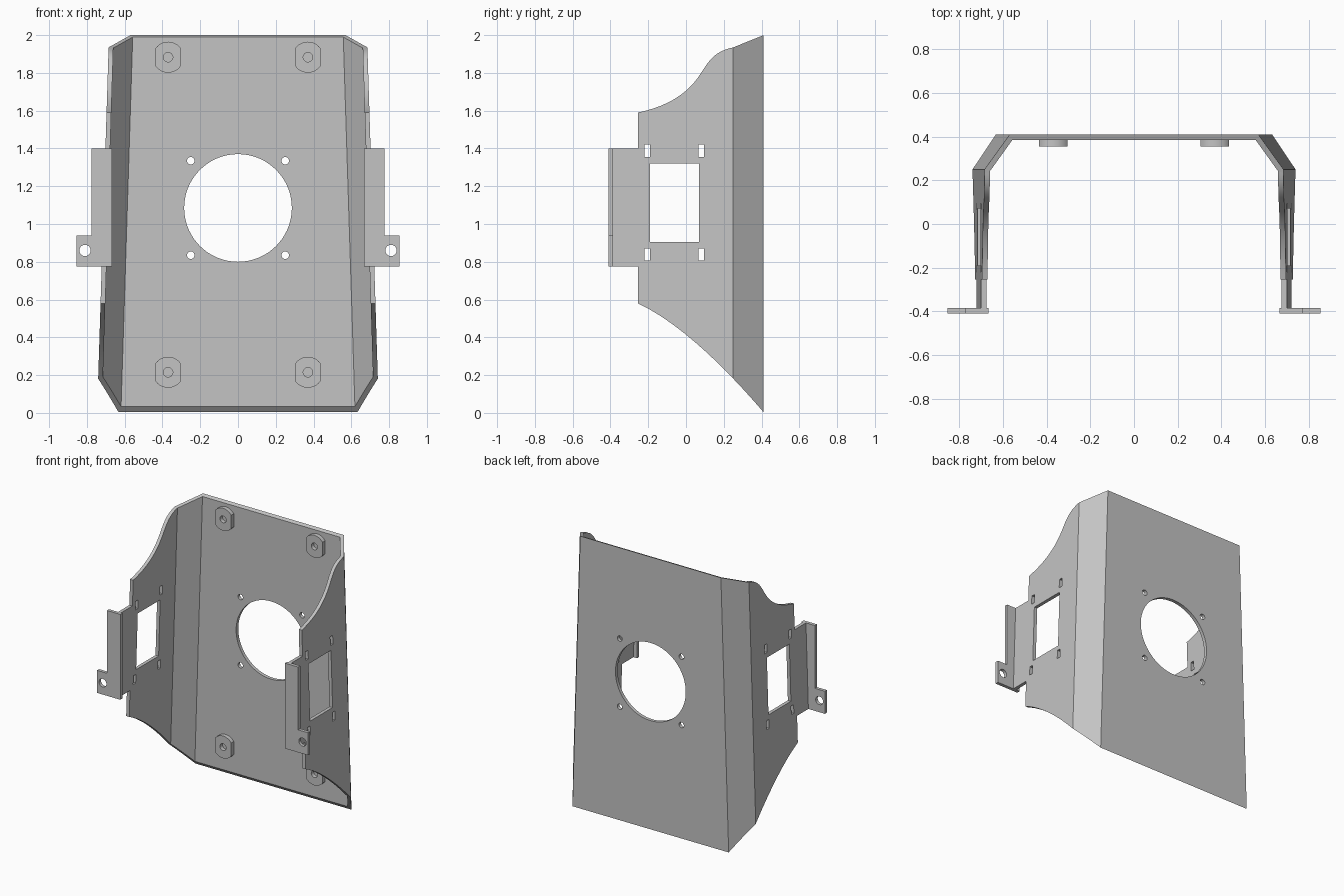
import bpy, bmesh, math
from mathutils import Vector
from mathutils.geometry import interpolate_bezier

if "Cube" in bpy.data.objects:
    bpy.data.objects.remove(bpy.data.objects["Cube"], do_unlink=True)

grey = bpy.data.materials.new("plain_grey")
grey.use_nodes = True
grey.diffuse_color = (0.55, 0.55, 0.55, 1)
grey.node_tree.nodes["Principled BSDF"].inputs["Base Color"].default_value = (0.55, 0.55, 0.55, 1)


def loft(bm, ring_a, ring_b):
    """Closed solid between two matching outlines."""
    a = [bm.verts.new(p) for p in ring_a]
    b = [bm.verts.new(p) for p in ring_b]
    bm.faces.new(a)
    bm.faces.new(b[::-1])
    for i in range(len(a)):
        j = (i + 1) % len(a)
        bm.faces.new((a[j], a[i], b[i], b[j]))


def along_x(bm, pts, lo, hi):
    loft(bm, [(lo, y, z) for y, z in pts], [(hi, y, z) for y, z in pts])


def along_y(bm, pts, lo, hi):
    loft(bm, [(x, lo, z) for x, z in pts], [(x, hi, z) for x, z in pts])


def rect(u0, u1, v0, v1):
    return [(u0, v0), (u1, v0), (u1, v1), (u0, v1)]


def circle(cx, cz, r, n=32):
    return [(cx + r * math.cos(math.tau * i / n), cz + r * math.sin(math.tau * i / n))
            for i in range(n)]


def bezier(*pts, n=14):
    return [tuple(p) for p in interpolate_bezier(*[Vector(p) for p in pts], n)]


def make(name, bm):
    bmesh.ops.recalc_face_normals(bm, faces=bm.faces)
    mesh = bpy.data.meshes.new(name)
    bm.to_mesh(mesh)
    bm.free()
    mesh.materials.append(grey)
    obj = bpy.data.objects.new(name, mesh)
    bpy.context.collection.objects.link(obj)
    return obj


def activate(obj):
    bpy.ops.object.select_all(action='DESELECT')
    obj.select_set(True)
    bpy.context.view_layer.objects.active = obj


def cut(obj, bm, operation='DIFFERENCE'):
    """Boolean with a temporary cutter."""
    cutter = make("cutter", bm)
    cutter.hide_render = True
    mod = obj.modifiers.new("cut", 'BOOLEAN')
    mod.operation, mod.solver, mod.object = operation, 'EXACT', cutter
    activate(obj)
    bpy.ops.object.modifier_apply(modifier=mod.name)
    bpy.data.objects.remove(cutter, do_unlink=True)


def finish(obj):
    activate(obj)
    bpy.ops.object.shade_smooth_by_angle(angle=math.radians(20))


# Folded sheet: tapering channel section, open to the front
def section(z):
    back, side = 0.633 - 0.0315 * z, 0.746 - 0.0315 * z
    half = [(side - 0.025, -0.5), (side, -0.5), (side, 0.25), (back, 0.41)]
    inner = [(back - 0.013, 0.385), (side - 0.025, 0.242)]
    right = [(x, y, z) for x, y in half]
    left = [(-x, y, z) for x, y in half[::-1]]
    fold_l = [(-x, y, z) for x, y in inner[::-1]]
    fold_r = [(x, y, z) for x, y in inner]
    return right + left + fold_l + fold_r


bm = bmesh.new()
loft(bm, section(-0.2), section(2.2))
shell = make("folded_shell", bm)

# Side outline: curved top and bottom edges with a forward tab
outline = bezier((0.411, 0.003), (0.2, 0.25), (-0.04, 0.48), (-0.255, 0.58), n=20)
outline += [(-0.255, 0.775), (-0.398, 0.775), (-0.398, 1.4), (-0.255, 1.4)]
outline += bezier((-0.255, 1.59), (-0.06, 1.63), (0.03, 1.72), (0.08, 1.8))
outline += bezier((0.08, 1.8), (0.13, 1.88), (0.16, 1.915), (0.25, 1.935))[1:]
outline += [(0.411, 2.0)]
bm = bmesh.new()
along_x(bm, outline, -1, 1)
cut(shell, bm, 'INTERSECT')

# Side windows with four slots around each
bm = bmesh.new()
along_x(bm, rect(-0.19, 0.07, 0.905, 1.32), -1, 1)
for y in (-0.205, 0.08):
    for z in (0.838, 1.388):
        along_x(bm, rect(y - 0.0145, y + 0.0145, z - 0.032, z + 0.032), -1, 1)
cut(shell, bm)

# Large round opening with four screw holes
bm = bmesh.new()
along_y(bm, circle(0, 1.085, 0.285, 72), 0.3, 0.5)
for x in (-0.25, 0.25):
    for z in (0.835, 1.335):
        along_y(bm, circle(x, z, 0.02, 20), 0.3, 0.5)
cut(shell, bm)
finish(shell)

# Front flanges with a drilled ear
for name, s in (("left_flange", 1), ("right_flange", -1)):
    bm = bmesh.new()
    shape = [(0.667, 0.775), (0.855, 0.775), (0.855, 0.94),
             (0.775, 0.94), (0.775, 1.4), (0.667, 1.4)]
    along_y(bm, [(s * x, z) for x, z in shape], -0.41, -0.386)
    flange = make(name, bm)
    bm = bmesh.new()
    along_y(bm, circle(s * 0.81, 0.86, 0.03), -0.5, -0.3)
    cut(flange, bm)
    finish(flange)

# Mounting bosses: discs with flattened sides and a blind hole
for side, cx in (("left", 0.37), ("right", -0.37)):
    for level, cz in (("upper", 1.883), ("lower", 0.215)):
        bm = bmesh.new()
        disc = [(min(max(x, cx - 0.066), cx + 0.066), z)
                for x, z in circle(cx, cz, 0.082, 40)]
        along_y(bm, disc, 0.355, 0.388)
        boss = make(f"{level}_{side}_boss", bm)
        bm = bmesh.new()
        along_y(bm, circle(cx, cz, 0.025, 24), 0.3, 0.384)
        cut(boss, bm)
        finish(boss)
